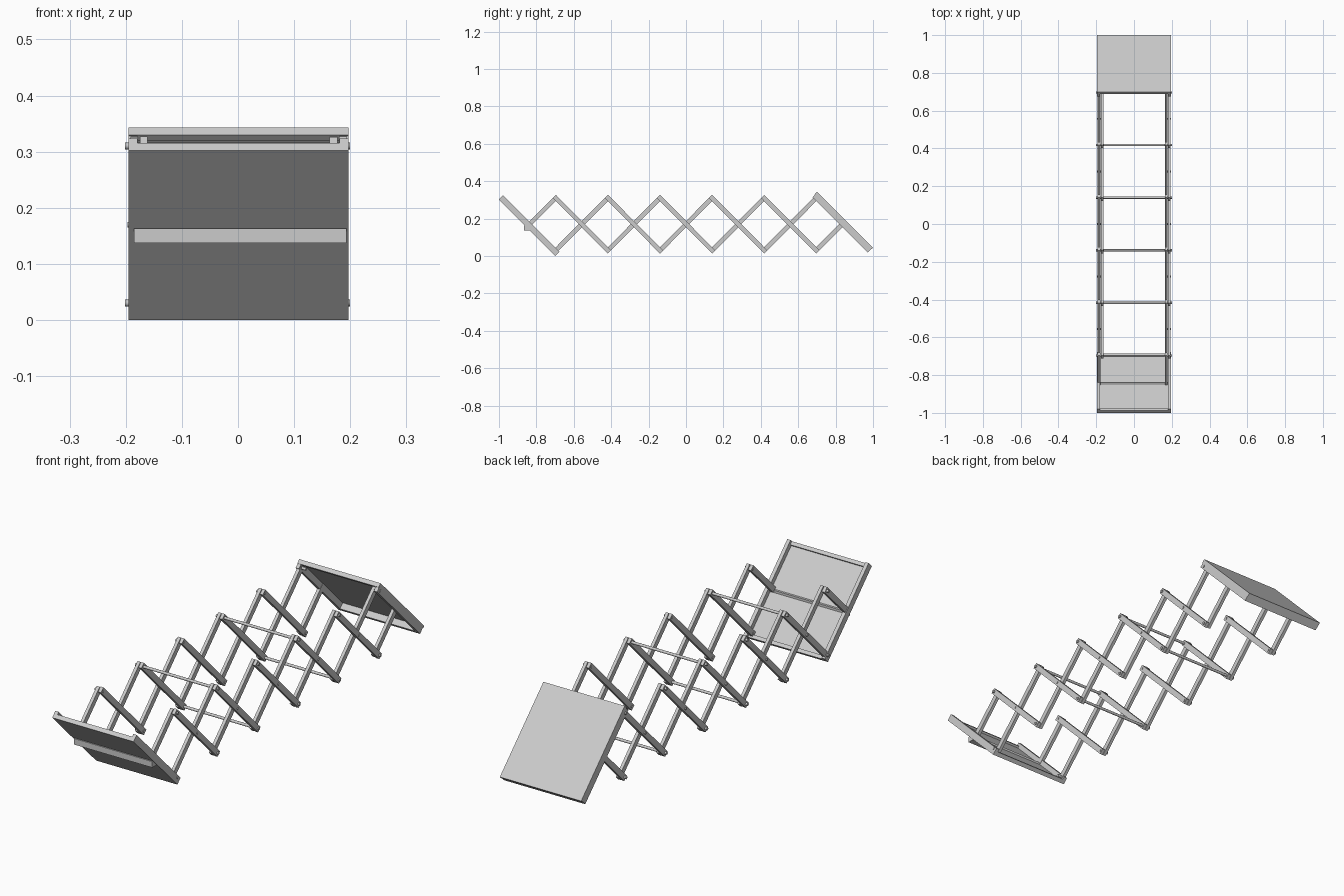
import bpy, math
from mathutils import Vector, Matrix

if "Cube" in bpy.data.objects:
    bpy.data.objects.remove(bpy.data.objects["Cube"])

R2 = math.sqrt(2)
PITCH, Y0 = 0.2785, -0.696
Z_LOW, Z_HIGH = 0.03, 0.31
Z_MID = (Z_LOW + Z_HIGH) / 2


def box(name, lo, hi, mat=Matrix()):
    """Box between two corners, optionally placed in a turned frame."""
    x0, y0, z0 = lo
    x1, y1, z1 = hi
    v = [mat @ Vector((x, y, z)) for x in (x0, x1) for y in (y0, y1) for z in (z0, z1)]
    f = [(0, 1, 3, 2), (4, 6, 7, 5), (0, 4, 5, 1), (2, 3, 7, 6), (0, 2, 6, 4), (1, 5, 7, 3)]
    me = bpy.data.meshes.new(name)
    me.from_pydata(v, [], f)
    ob = bpy.data.objects.new(name, me)
    bpy.context.collection.objects.link(ob)
    return ob


def bar(name, x, a, b, width=0.024, depth=0.014, over=0.012):
    """Flat bar in the yz plane between two pivots, running a little past both."""
    a, b = Vector((0, *a)), Vector((0, *b))
    ang = math.atan2(b.z - a.z, b.y - a.y)
    m = Matrix.Translation((x, a.y, a.z)) @ Matrix.Rotation(ang, 4, 'X')
    box(name, (-depth / 2, -over, -width / 2), (depth / 2, (b - a).length + over, width / 2), m)


def pin(name, x0, x1, y, z, r):
    bpy.ops.mesh.primitive_cylinder_add(vertices=16, radius=r, depth=x1 - x0,
                                        location=((x0 + x1) / 2, y, z),
                                        rotation=(0, math.pi / 2, 0))
    bpy.context.object.name = name
    bpy.ops.object.shade_smooth_by_angle()


def slab(name, x0, x1, d0, d1, s0, s1):
    """Box in the 45 degree panel frame: d = y - z along the slope, s = y + z across it."""
    m = Matrix.Rotation(-math.pi / 4, 4, 'X')
    box(name, (x0, d0 / R2, s0 / R2), (x1, d1 / R2, s1 / R2), m)


# scissor lattice on both sides; rising and falling bars lie in neighbouring layers
for side, x_rise, x_fall in (("left", -0.185, -0.168), ("right", 0.170, 0.187)):
    for k in range(5):
        ya, yb = Y0 + k * PITCH, Y0 + (k + 1) * PITCH
        bar(f"{side}_rising_bar", x_rise, (ya, Z_LOW), (yb, Z_HIGH))
        bar(f"{side}_falling_bar", x_fall, (ya, Z_HIGH), (yb, Z_LOW))
    # half bars that meet the end panels
    y_end = Y0 + 5 * PITCH
    bar(f"{side}_front_half_bar", x_rise, (Y0 - 0.14, Z_MID), (Y0, Z_HIGH), over=0.01)
    bar(f"{side}_back_half_bar", x_rise, (y_end, Z_LOW), (y_end + 0.14, Z_MID), over=0.01)
    # pivot pins at the joints and the crossings
    xa, xb = (-0.201, -0.159) if side == "left" else (0.161, 0.200)
    for k in range(6):
        for z in (Z_LOW, Z_HIGH):
            pin(f"{side}_joint_pin", xa, xb, Y0 + k * PITCH, z, 0.006)
    for k in range(5):
        xc, xd = (-0.197, -0.161) if side == "left" else (0.163, 0.197)
        pin(f"{side}_crossing_pin", xc, xd, Y0 + (k + 0.5) * PITCH, Z_MID, 0.005)

# cross rods joining the two sides
for k, z in ((1, Z_HIGH), (3, Z_HIGH), (2, Z_LOW), (4, Z_LOW)):
    pin("cross_rod", -0.19, 0.19, Y0 + k * PITCH, z, 0.006)

XL, XR = -0.195, 0.197
# front panel: sheet, end rims and side rails on the inner side
slab("front_panel_sheet", XL, XR, -1.302, -0.698, -0.698, -0.685)
for d in (-1.302, -0.720):
    slab("front_panel_end_rim", XL, XR, d, d + 0.022, -0.690, -0.672)
for x in (XL, XR - 0.016):
    slab("front_panel_side_rail", x, x + 0.016, -1.302, -0.698, -0.690, -0.655)
# square grip bar across the front panel
box("grip_bar", (-0.185, -0.866, 0.137), (0.193, -0.838, 0.163))

# back panel: sheet on the outer side, rims and rails underneath
slab("back_panel_sheet", XL, XR, 0.357, 0.957, 1.028, 1.043)
slab("back_panel_top_rim", XL, XR, 0.357, 0.379, 1.017, 1.032)
slab("back_panel_bottom_rim", XL, XR, 0.925, 0.953, 0.990, 1.032)
for x in (XL, XR - 0.016):
    slab("back_panel_side_rail", x, x + 0.016, 0.361, 0.953, 0.990, 1.032)
